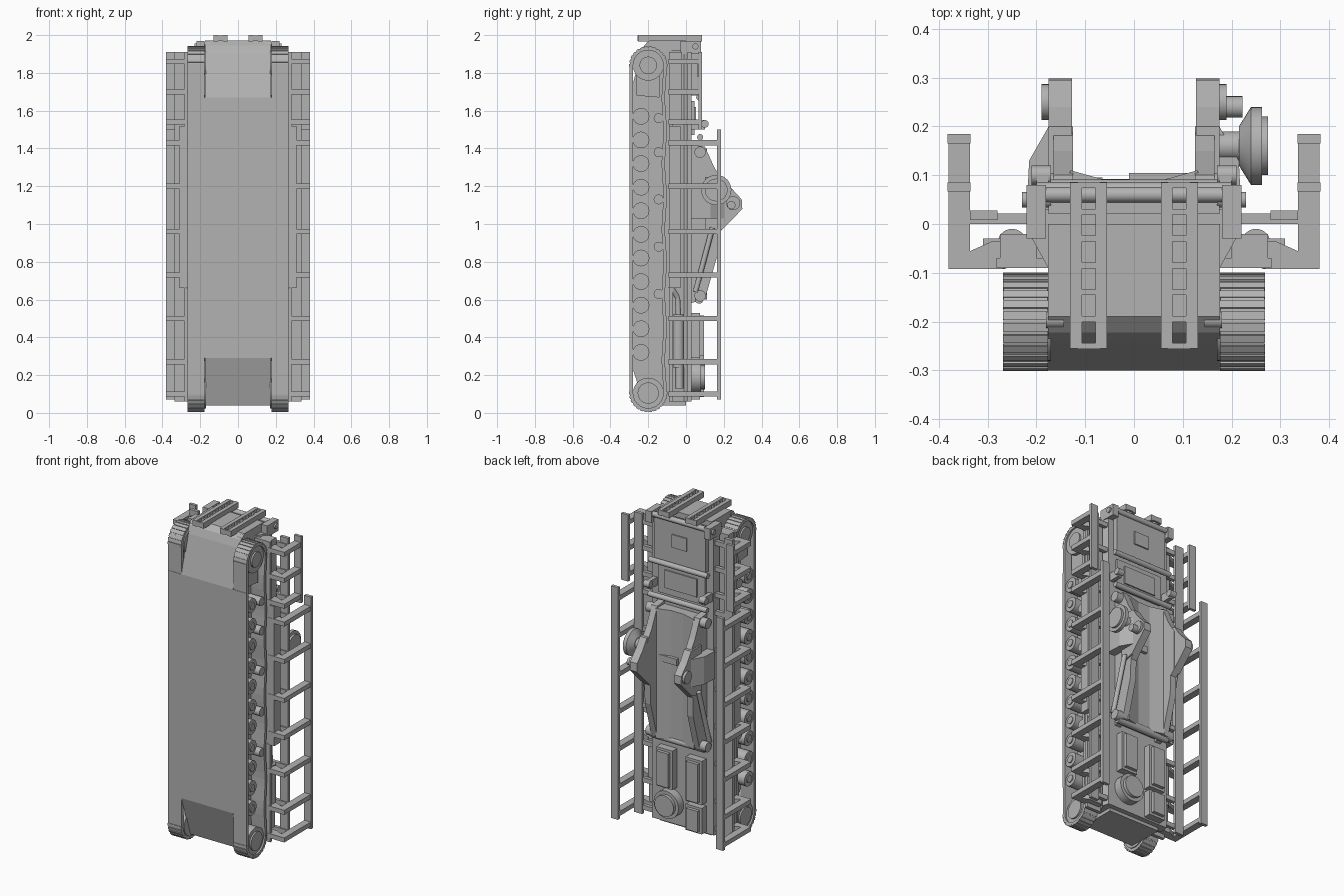
import bpy, bmesh, math
from mathutils import Vector, Matrix

cube = bpy.data.objects.get("Cube")
if cube:
    bpy.data.objects.remove(cube, do_unlink=True)

grey = bpy.data.materials.new("plain_grey")
grey.use_nodes = True
COLOUR = (0.45, 0.45, 0.45, 1)
grey.diffuse_color = COLOUR
grey.node_tree.nodes["Principled BSDF"].inputs["Base Color"].default_value = COLOUR


def finish(name, bm):
    bmesh.ops.recalc_face_normals(bm, faces=bm.faces)
    mesh = bpy.data.meshes.new(name)
    bm.to_mesh(mesh)
    bm.free()
    mesh.materials.append(grey)
    obj = bpy.data.objects.new(name, mesh)
    bpy.context.collection.objects.link(obj)
    return obj


def box(name, x0, x1, y0, y1, z0, z1):
    bm = bmesh.new()
    size = (abs(x1 - x0), y1 - y0, z1 - z0)
    centre = Vector((x0 + x1, y0 + y1, z0 + z1)) / 2
    bmesh.ops.create_cube(bm, size=1, matrix=Matrix.Translation(centre) @ Matrix.Diagonal((*size, 1)))
    return finish(name, bm)


def rod(name, start, end, r, r2=None, sides=24):
    """Cylinder or cone between two points."""
    a, b = Vector(start), Vector(end)
    turn = (b - a).to_track_quat('Z', 'Y').to_matrix().to_4x4()
    bm = bmesh.new()
    bmesh.ops.create_cone(bm, cap_ends=True, segments=sides, radius1=r, radius2=r if r2 is None else r2,
                          depth=(b - a).length, matrix=Matrix.Translation((a + b) / 2) @ turn)
    for f in bm.faces:
        f.smooth = len(f.verts) == 4
    for e in bm.edges:
        e.smooth = all(f.smooth for f in e.link_faces)
    return finish(name, bm)


def prism(name, pts, x0, x1):
    """Extrude a (y, z) profile along x."""
    bm = bmesh.new()
    rings = [[bm.verts.new((x, y, z)) for y, z in pts] for x in (x0, x1)]
    for ring in rings:
        bm.faces.new(ring)
    for i in range(len(pts)):
        j = (i + 1) % len(pts)
        bm.faces.new((rings[0][i], rings[0][j], rings[1][j], rings[1][i]))
    return finish(name, bm)


def slab(name, pts, z0, z1, s=1):
    """Extrude an (x, y) profile along z, on side s."""
    bm = bmesh.new()
    face = bm.faces.new([bm.verts.new((s * x, y, z0)) for x, y in pts])
    out = bmesh.ops.extrude_face_region(bm, geom=[face])
    bmesh.ops.translate(bm, vec=(0, 0, z1 - z0), verts=[v for v in out["geom"] if isinstance(v, bmesh.types.BMVert)])
    return finish(name, bm)


TRACK_Y, LOW, HIGH = -0.2, 0.105, 1.84


def track_loop(r):
    """Closed belt outline with a sagging return run."""
    pts = [(TRACK_Y + r * math.cos(t), LOW + r * math.sin(t))
           for t in (-math.pi * i / 12 for i in range(13))]
    pts += [(TRACK_Y - r * math.cos(t), HIGH + r * math.sin(t))
            for t in (math.pi * i / 12 for i in range(13))]
    for i in range(1, 40):
        z = HIGH + (LOW - HIGH) * i / 40
        pts.append((TRACK_Y + r - 0.009 * math.sin(math.pi * i / 8) ** 2, z))
    return pts


def belt(name, x0, x1):
    bm = bmesh.new()
    loops = [[bm.verts.new((x, y, z)) for y, z in track_loop(r)]
             for x, r in ((x0, 0.098), (x1, 0.098), (x1, 0.08), (x0, 0.08))]
    n = len(loops[0])
    for k in range(4):
        p, q = loops[k], loops[(k + 1) % 4]
        for i in range(n):
            j = (i + 1) % n
            bm.faces.new((p[i], p[j], q[j], q[i]))
    return finish(name, bm)


# Hull, upper body and belly
prism("hull", [(-0.3, 0.29), (-0.3, 1.67), (-0.24, 1.9), (-0.222, 1.945), (-0.19, 1.972), (0.0, 1.972),
               (0.0, 0.04), (-0.22, 0.04)], -0.176, 0.176)
slab("upper_hull", [(-0.176, -0.09), (0.176, -0.09), (0.22, -0.01), (0.21, 0.03), (-0.21, 0.03), (-0.22, -0.01)],
     0.06, 1.92)
box("belly_plate", -0.268, 0.268, -0.3, -0.288, 0.29, 1.67)

# Engine cover and panels on the deck
box("engine_cover", -0.175, 0.175, 0.02, 0.06, 1.68, 1.95)
box("engine_hatch", -0.05, 0.05, 0.055, 0.068, 1.78, 1.86)
box("deck_panel", -0.16, 0.16, 0.02, 0.045, 1.47, 1.65)
box("deck_panel_lid", -0.11, 0.11, 0.04, 0.053, 1.51, 1.62)
for z, y in ((1.95, 0.06), (1.67, 0.07), (1.46, 0.075)):
    rod("deck_cross_bar", (-0.2, y, z), (0.2, y, z), 0.016)

# Rear deck boxes and round hatch
for x0, x1, z0, z1 in ((0.04, 0.15, 0.29, 0.53), (-0.16, -0.05, 0.25, 0.52), (-0.16, -0.05, 0.07, 0.23)):
    box("deck_box", x0, x1, 0.02, 0.075, z0, z1)
    box("deck_box_lid", x0 + 0.015, x1 - 0.015, 0.07, 0.095, z0 + 0.015, z1 - 0.015)
rod("round_hatch_base", (0.08, 0.02, 0.19), (0.08, 0.08, 0.19), 0.085)
rod("round_hatch_lid", (0.08, 0.08, 0.19), (0.08, 0.1, 0.19), 0.065)

# Cradle floor, shallow trough
slab("cradle_floor", [(-0.16, 0.03), (0.16, 0.03), (0.13, 0.11), (0.04, 0.085), (-0.04, 0.085), (-0.13, 0.11)],
     0.6, 1.4)
box("cradle_floor_rib", -0.01, 0.12, 0.08, 0.105, 1.08, 1.12)
rod("cradle_end_bar", (-0.18, 0.07, 0.6), (0.18, 0.07, 0.6), 0.022)

WHEELS = [0.32 + 0.125 * i for i in range(11)]
RUNGS = (0.1, 0.27, 0.5, 0.73, 0.96, 1.2, 1.43)
BRACKET = [(0.2, -0.07), (0.27, -0.092), (0.38, -0.092), (0.38, -0.075), (0.29, -0.035), (0.2, -0.035)]

for s, side in ((1, "left_"), (-1, "right_")):
    # Track belt, grousers round both ends, wheels
    belt(side + "track_belt", s * 0.177, s * 0.268)
    for cz, sign, hub in ((LOW, -1, 0.056), (HIGH, 1, 0.046)):
        for i in range(14):
            t = math.pi * i / 13
            grouser = box(side + "track_grouser", -0.046, 0.046, -0.006, 0.003, -0.008, 0.008)
            grouser.location = (s * 0.2225, TRACK_Y + 0.098 * math.cos(t), cz + sign * 0.098 * math.sin(t))
            grouser.rotation_euler[0] = sign * t
        rod(side + "end_wheel", (s * 0.17, TRACK_Y, cz), (s * 0.258, TRACK_Y, cz), 0.081, sides=32)
        rod(side + "end_wheel_hub", (s * 0.256, TRACK_Y, cz), (s * 0.268, TRACK_Y, cz), hub, sides=32)
    for z in WHEELS:
        rod(side + "road_wheel", (s * 0.17, -0.238, z), (s * 0.262, -0.238, z), 0.044)
        rod(side + "road_wheel_hub", (s * 0.26, -0.238, z), (s * 0.268, -0.238, z), 0.022)
    for z in (0.63, 0.88, 1.13, 1.38, 1.56):
        rod(side + "return_roller", (s * 0.17, -0.145, z), (s * 0.265, -0.145, z), 0.026)
    prism(side + "tensioner_housing", [(-0.262, 1.68), (-0.262, 1.84), (-0.14, 1.84), (-0.14, 1.67)],
          s * 0.17, s * 0.235)

    # Fender, low sponson and storage beside the hull
    box(side + "fender", s * 0.17, s * 0.282, -0.09, -0.07, 0.06, 1.91)
    slab(side + "sponson", [(0.17, -0.09), (0.31, -0.09), (0.31, -0.03), (0.19, -0.03)], 0.66, 1.52, s)
    box(side + "front_stowage_box", s * 0.2, s * 0.275, -0.075, -0.02, 1.53, 1.91)

    # Exhaust pipe and silencer
    rod(side + "silencer", (s * 0.25, -0.04, 0.24), (s * 0.25, -0.04, 0.52), 0.03)
    rod(side + "silencer_lower_pipe", (s * 0.25, -0.035, 0.13), (s * 0.25, -0.035, 0.25), 0.022)
    rod(side + "silencer_neck", (s * 0.25, -0.04, 0.52), (s * 0.25, -0.045, 0.61), 0.014)
    rod(side + "silencer_elbow", (s * 0.25, -0.045, 0.61), (s * 0.27, -0.08, 0.67), 0.014)

    # Side guard ladders
    box(side + "inner_guard_rail", s * 0.28, s * 0.336, 0.008, 0.028, 0.06, 1.91)
    box(side + "guard_rail", s * 0.335, s * 0.382, 0.165, 0.185, 0.07, 1.5)
    box(side + "upper_guard_rail", s * 0.335, s * 0.382, 0.067, 0.085, 1.5, 1.91)
    for z, reach in [(z, 0.17) for z in RUNGS] + [(z, 0.075) for z in (1.54, 1.7, 1.86)]:
        box(side + "guard_rung", s * 0.336, s * 0.38, -0.09, reach, z - 0.014, z + 0.014)
        box(side + "guard_tie", s * 0.2, s * 0.34, 0.0, 0.022, z - 0.014, z + 0.014)
        slab(side + "guard_bracket", BRACKET, z - 0.014, z + 0.014, s)

    # Slotted rail on the end plate
    for x in (0.055, 0.107):
        box(side + "end_ladder_rail", s * x, s * (x + 0.024), -0.255, 0.085, 1.965, 2.0)
    for i in range(7):
        y = -0.25 + 0.055 * i
        box(side + "end_ladder_rung", s * 0.07, s * 0.115, y - 0.006, y + 0.006, 1.968, 1.998)
    rod(side + "towing_pin", (s * 0.145, -0.197, 1.95), (s * 0.18, -0.197, 1.95), 0.016)
    box(side + "end_lug", s * 0.18, s * 0.22, -0.03, 0.08, 1.9, 1.97)
    rod(side + "lug_pin", (s * 0.17, 0.05, 1.94), (s * 0.23, 0.05, 1.94), 0.016)
    rod(side + "hinge_knob", (s * 0.17, 0.1, 1.53), (s * 0.21, 0.1, 1.53), 0.02)
    box(side + "hinge_foot", s * 0.175, s * 0.2, 0.02, 0.1, 1.5, 1.55)

    # Cradle cheeks with horn, trunnion and braces
    prism(side + "cradle_cheek", [(0.02, 1.42), (0.1, 1.41), (0.15, 1.3), (0.2, 1.22), (0.2, 0.98), (0.17, 0.95),
                                 (0.165, 0.83), (0.1, 0.6), (0.02, 0.58)], s * 0.125, s * 0.165)
    prism(side + "cradle_horn", [(0.1, 1.25), (0.2, 1.25), (0.24, 1.19), (0.295, 1.13), (0.298, 1.08),
                                (0.27, 1.05), (0.19, 0.97), (0.1, 0.95)], s * 0.127, s * 0.175)
    rod(side + "trunnion_cap", (s * 0.17, 0.25, 1.11), (s * 0.19, 0.25, 1.11), 0.037)
    slab(side + "cheek_brace", [(0.16, 0.03), (0.22, 0.03), (0.215, 0.13), (0.175, 0.2), (0.16, 0.2)],
         1.03, 1.2, s)
    rod(side + "cheek_strut", (s * 0.185, 0.14, 0.98), (s * 0.195, 0.05, 0.64), 0.014)
    for z in (0.62, 1.38):
        rod(side + "cheek_pivot", (s * 0.155, 0.075, z), (s * 0.205, 0.075, z), 0.03)

# Elevation drive wheel on one cheek
rod("drive_shaft", (0.16, 0.16, 1.18), (0.22, 0.16, 1.18), 0.03)
rod("drive_cone", (0.215, 0.16, 1.18), (0.24, 0.16, 1.18), 0.04, 0.08, sides=32)
rod("drive_disc", (0.24, 0.16, 1.18), (0.262, 0.16, 1.18), 0.08, sides=32)
rod("drive_cap", (0.262, 0.16, 1.18), (0.275, 0.16, 1.18), 0.06, sides=32)
rod("drive_pin", (0.17, 0.24, 1.1), (0.222, 0.24, 1.1), 0.022)
